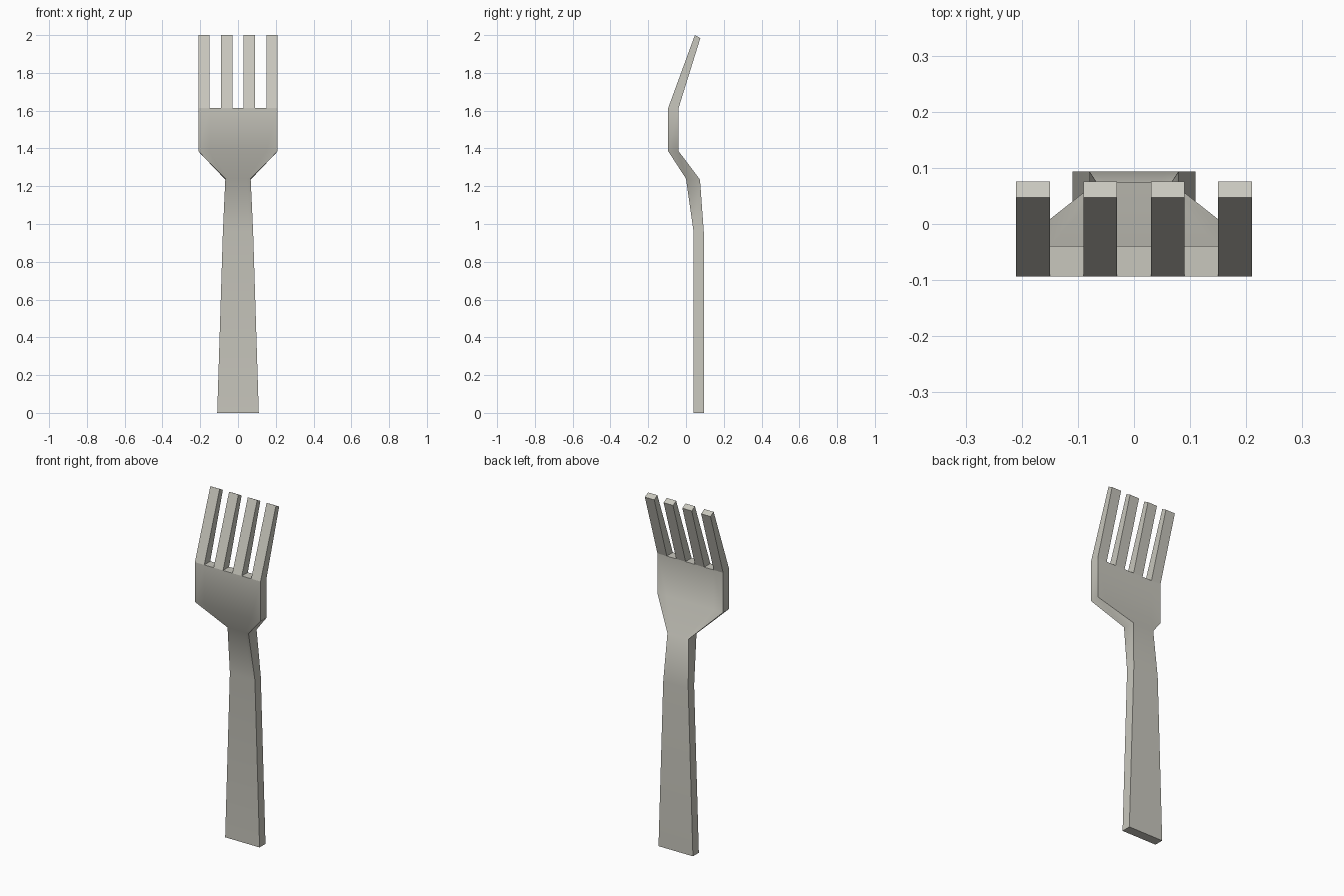
import bpy, bmesh, math

if "Cube" in bpy.data.objects:
    bpy.data.objects.remove(bpy.data.objects["Cube"])

metal = bpy.data.materials.new("warm grey metal")
metal.diffuse_color = (0.58, 0.57, 0.51, 1)
metal.use_nodes = True
metal.node_tree.nodes["Principled BSDF"].inputs["Base Color"].default_value = metal.diffuse_color

# Profile stations: half width, (front y, z), (back y, z)
stations = [
    (0.11, (0.040, 0.0), (0.094, 0.0)),        # handle end
    (0.08, (0.040, 0.96), (0.094, 0.96)),      # handle top
    (0.067, (0.0, 1.24), (0.074, 1.235)),      # neck
    (0.21, (-0.094, 1.385), (-0.039, 1.385)),  # shoulder
    (0.21, (-0.094, 1.615), (-0.039, 1.615)),  # tine roots
    (0.21, (0.047, 2.0), (0.076, 1.984)),      # tine tips
]
COLS = 7                      # tine, gap, tine, gap, tine, gap, tine
ROOT = len(stations) - 2

bm = bmesh.new()
grid = []
for hw, front, back in stations:
    row = []
    for c in range(COLS + 1):
        x = hw * (2 * c / COLS - 1)
        row.append([bm.verts.new((x, y, z)) for y, z in (front, back)])
    grid.append(row)


def solid(r, c):
    """True where the fork has metal: whole body, every other column above."""
    return 0 <= r <= ROOT and 0 <= c < COLS and (r < ROOT or c % 2 == 0)


for r in range(ROOT + 1):
    for c in range(COLS):
        if not solid(r, c):
            continue
        a, b = grid[r][c], grid[r][c + 1]
        d, e = grid[r + 1][c], grid[r + 1][c + 1]
        # front and back
        bm.faces.new((a[0], b[0], e[0], d[0]))
        bm.faces.new((a[1], d[1], e[1], b[1]))
        # edges, only where the neighbour is empty
        for nr, nc, p, q in ((r, c - 1, a, d), (r, c + 1, b, e),
                             (r - 1, c, a, b), (r + 1, c, d, e)):
            if not solid(nr, nc):
                bm.faces.new((p[0], q[0], q[1], p[1]))

bmesh.ops.recalc_face_normals(bm, faces=bm.faces[:])

# Soft bends along the body, crisp rims and crisp tine roots
for f in bm.faces:
    f.smooth = True
for e in bm.edges:
    at_root = all(abs(v.co.z - 1.615) < 1e-4 for v in e.verts)
    e.smooth = not (at_root or e.calc_face_angle(0) > math.radians(60))

# Drop vertices left unused
bmesh.ops.delete(bm, geom=[v for v in bm.verts if not v.link_faces], context='VERTS')

mesh = bpy.data.meshes.new("fork")
bm.to_mesh(mesh)
bm.free()
mesh.materials.append(metal)
bpy.context.collection.objects.link(bpy.data.objects.new("fork", mesh))
